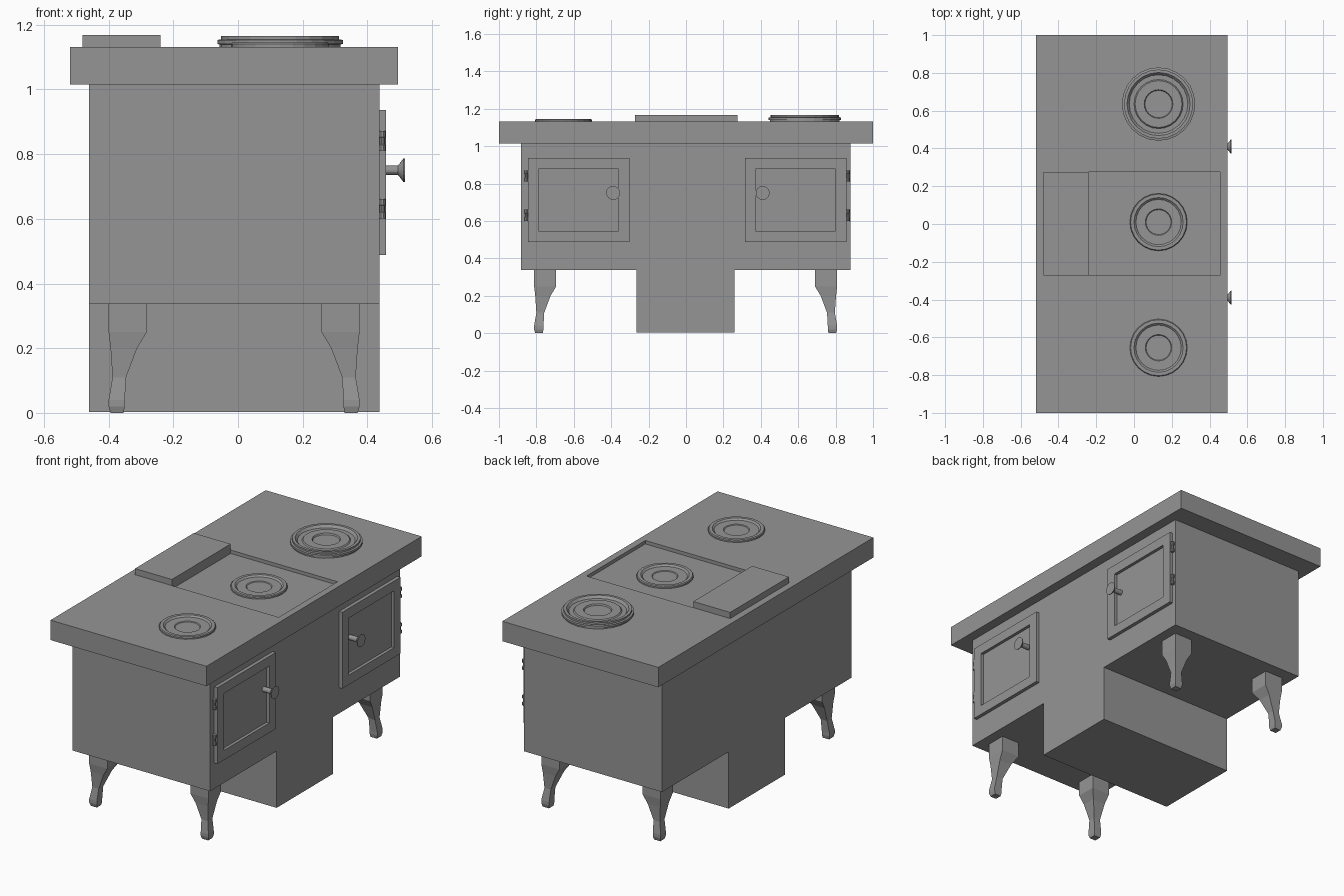
import bpy, bmesh, math
from mathutils import Matrix, Vector

cube = bpy.data.objects.get("Cube")
if cube:
    bpy.data.objects.remove(cube, do_unlink=True)

iron = bpy.data.materials.new("cast iron grey")
iron.use_nodes = True
GREY = (0.3, 0.3, 0.3, 1)
iron.diffuse_color = GREY
iron.node_tree.nodes["Principled BSDF"].inputs["Base Color"].default_value = GREY


def finish(name, bm):
    bmesh.ops.recalc_face_normals(bm, faces=bm.faces)
    mesh = bpy.data.meshes.new(name)
    bm.to_mesh(mesh)
    bm.free()
    mesh.materials.append(iron)
    obj = bpy.data.objects.new(name, mesh)
    bpy.context.collection.objects.link(obj)
    return obj


def box(name, lo, hi, recess=None):
    """Box between two corners; recess = (face direction, inner lo, inner hi, depth)."""
    lo, hi = Vector(lo), Vector(hi)
    mid, size = (lo + hi) / 2, hi - lo
    bm = bmesh.new()
    bmesh.ops.create_cube(bm, size=1, matrix=Matrix.Translation(mid) @ Matrix.Diagonal((*size, 1)))
    if recess:
        direction, inner_lo, inner_hi, depth = recess
        direction = Vector(direction)
        bm.normal_update()
        face = max(bm.faces, key=lambda f: f.normal.dot(direction))
        bmesh.ops.inset_individual(bm, faces=[face], thickness=0.01)
        for v in face.verts:
            for axis in range(3):
                if not direction[axis]:
                    v.co[axis] = inner_lo[axis] if v.co[axis] < mid[axis] else inner_hi[axis]
        floor = bmesh.ops.extrude_discrete_faces(bm, faces=[face])["faces"][0]
        bmesh.ops.translate(bm, verts=floor.verts, vec=-direction * depth)
    return finish(name, bm)


def lathe(name, profile, location, sides=24, sideways=False):
    """Revolve (radius, height) points about z, or about x when sideways."""
    bm = bmesh.new()
    rings = []
    for r, h in profile:
        rings.append([bm.verts.new((r * math.cos(math.tau * i / sides),
                                    r * math.sin(math.tau * i / sides), h)) for i in range(sides)])
    for a, b in zip(rings, rings[1:]):
        for i in range(sides):
            j = (i + 1) % sides
            bm.faces.new((a[i], a[j], b[j], b[i]))
    bm.faces.new(rings[0][::-1])
    bm.faces.new(rings[-1])
    if sideways:
        bm.transform(Matrix.Rotation(math.pi / 2, 4, 'Y'))
    bm.transform(Matrix.Translation(location))
    return finish(name, bm)


def leg(name, sx, sy):
    """Tapered square leg: outer corner nearly straight, inner sides curving in."""
    sections = [(0.34, 0, 0.118), (0.25, 0, 0.118), (0.2, 0.006, 0.088), (0.11, 0.012, 0.054),
                (0.04, 0.0, 0.05), (0.02, 0.0, 0.05), (0.0, 0.006, 0.046)]
    bm = bmesh.new()
    rings = []
    for z, outer, inner in sections:
        rings.append([bm.verts.new((-0.012 + sx * (0.388 - u), -0.002 + sy * (0.81 - v), z))
                      for u, v in ((outer, outer), (inner, outer), (inner, inner), (outer, inner))])
    for a, b in zip(rings, rings[1:]):
        for i in range(4):
            j = (i + 1) % 4
            bm.faces.new((a[i], a[j], b[j], b[i]))
    bm.faces.new(rings[0])
    bm.faces.new(rings[-1])
    return finish(name, bm)


# Stove body, lower firebox and worktop
box("body", (-0.46, -0.883, 0.337), (0.437, 0.88, 1.015))
box("lower_box", (-0.46, -0.265, 0.003), (0.437, 0.26, 0.337))
box("worktop", (-0.52, -1, 1.015), (0.495, 1, 1.132),
    ((0, 0, 1), (-0.48, -0.272, 0), (0.455, 0.275, 0), 0.02))
box("raised_plate", (-0.48, -0.272, 1.112), (-0.24, 0.275, 1.168))

# Legs
for x_name, sx in (("left", 1), ("right", -1)):
    for y_name, sy in (("front", -1), ("back", 1)):
        leg(f"{y_name}_{x_name}_leg", sx, sy)

# Burners
small = [(0.152, 0), (0.152, 0.008), (0.148, 0.013), (0.13, 0.013), (0.12, 0.004),
         (0.07, 0.004), (0.066, -0.0), (0.066, -0.001)]
small = [(r, h + 0.002) for r, h in small]
large = [(0.187, 0), (0.187, 0.007), (0.194, 0.009), (0.194, 0.021), (0.183, 0.023),
         (0.183, 0.034), (0.167, 0.034), (0.155, 0.02), (0.13, 0.02), (0.124, 0.026),
         (0.076, 0.026), (0.072, 0.018)]
lathe("front_burner", small, (0.13, -0.655, 1.13))
lathe("middle_burner", small, (0.13, 0.01, 1.112))
lathe("back_burner", large, (0.13, 0.635, 1.132))

# Doors with recessed panels, knobs and hinges on the outer edges
knob = [(0.015, 0), (0.015, 0.055), (0.02, 0.06), (0.036, 0.072), (0.037, 0.077)]
for side, y0, y1, knob_y, hinge_y in (("front", -0.845, -0.303, -0.39, -0.854),
                                      ("back", 0.315, 0.857, 0.41, 0.866)):
    box(f"{side}_door", (0.43, y0, 0.488), (0.458, y1, 0.937),
        ((1, 0, 0), (0, y0 + 0.06, 0.545), (0, y1 - 0.06, 0.88), 0.018))
    lathe(f"{side}_door_knob", knob, (0.439, knob_y, 0.75), 16, True)
    for level, z in (("lower", 0.631), ("upper", 0.841)):
        barrel = [(0.011, -0.03), (0.011, -0.012), (0.008, -0.01),
                  (0.008, 0.01), (0.011, 0.012), (0.011, 0.03)]
        lathe(f"{side}_{level}_hinge", barrel, (0.446, hinge_y, z), 10)
